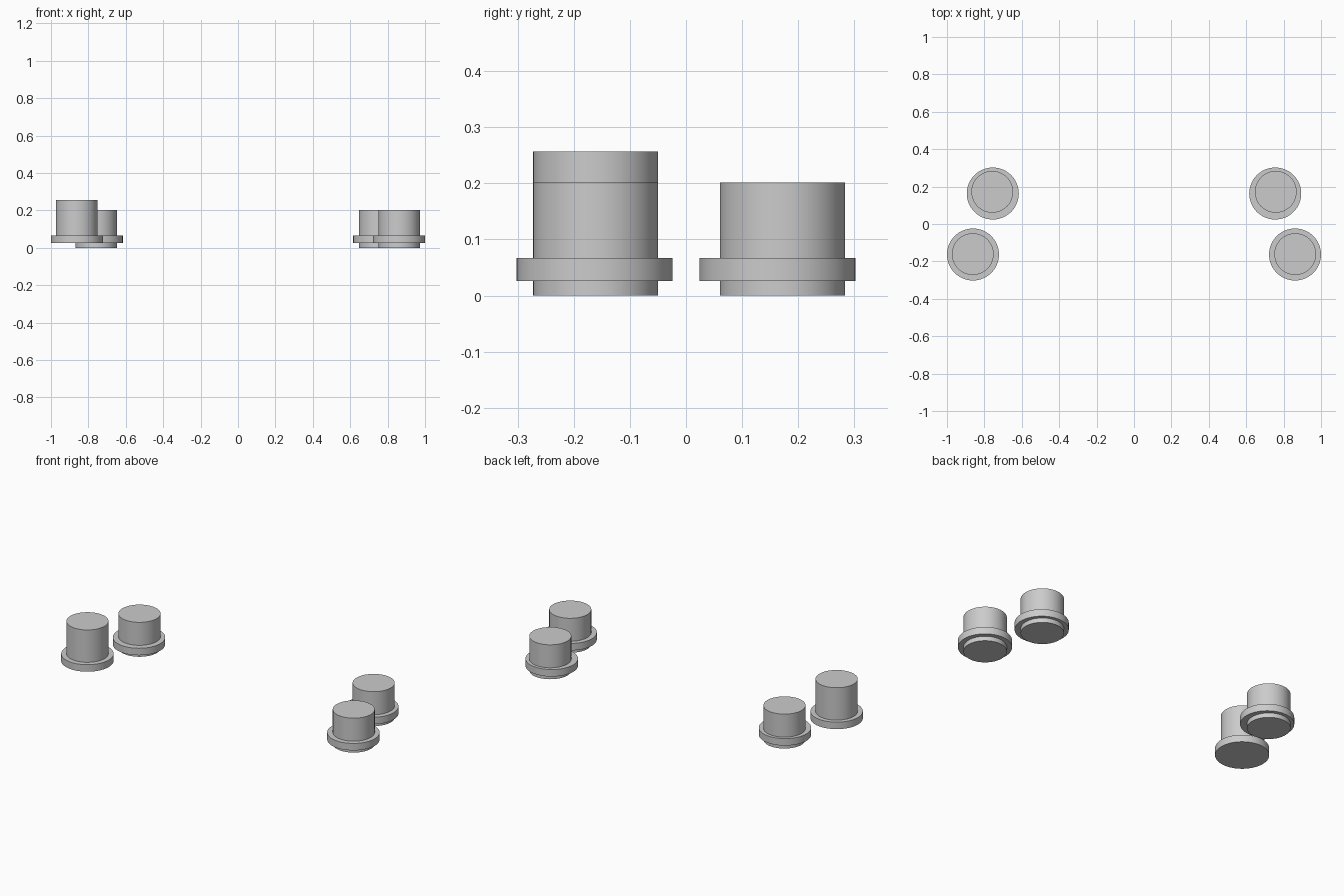
import bpy
import math

if "Cube" in bpy.data.objects:
    bpy.data.objects.remove(bpy.data.objects["Cube"])


def cylinder(name, x, y, radius, z0, z1):
    bpy.ops.mesh.primitive_cylinder_add(
        vertices=64, radius=radius, depth=z1 - z0, location=(x, y, (z0 + z1) / 2))
    obj = bpy.context.object
    obj.name = name
    bpy.ops.object.shade_smooth_by_angle(angle=math.radians(30))
    return obj


BODY_R, FLANGE_R = 0.1115, 0.139
BODY_H = 0.2015
FLANGE_Z = (0.026, 0.067)


def button(name, x, flange_y, body_x, body_y, lift=0.0):
    # Wide solid collar
    cylinder(name + "_collar", x, flange_y, FLANGE_R, *FLANGE_Z)
    # Plunger passing through the collar
    cylinder(name + "_plunger", body_x, body_y, BODY_R, lift, lift + BODY_H)


# Mirrored front and back pairs; the front left plunger is raised
for side, label in ((-1, "left"), (1, "right")):
    button("back_" + label, side * 0.755, 0.163, side * 0.758, 0.172)
    raised = 0.055 if side < 0 else 0.0
    button("front_" + label, side * 0.861, -0.163, side * 0.862, -0.161, raised)
